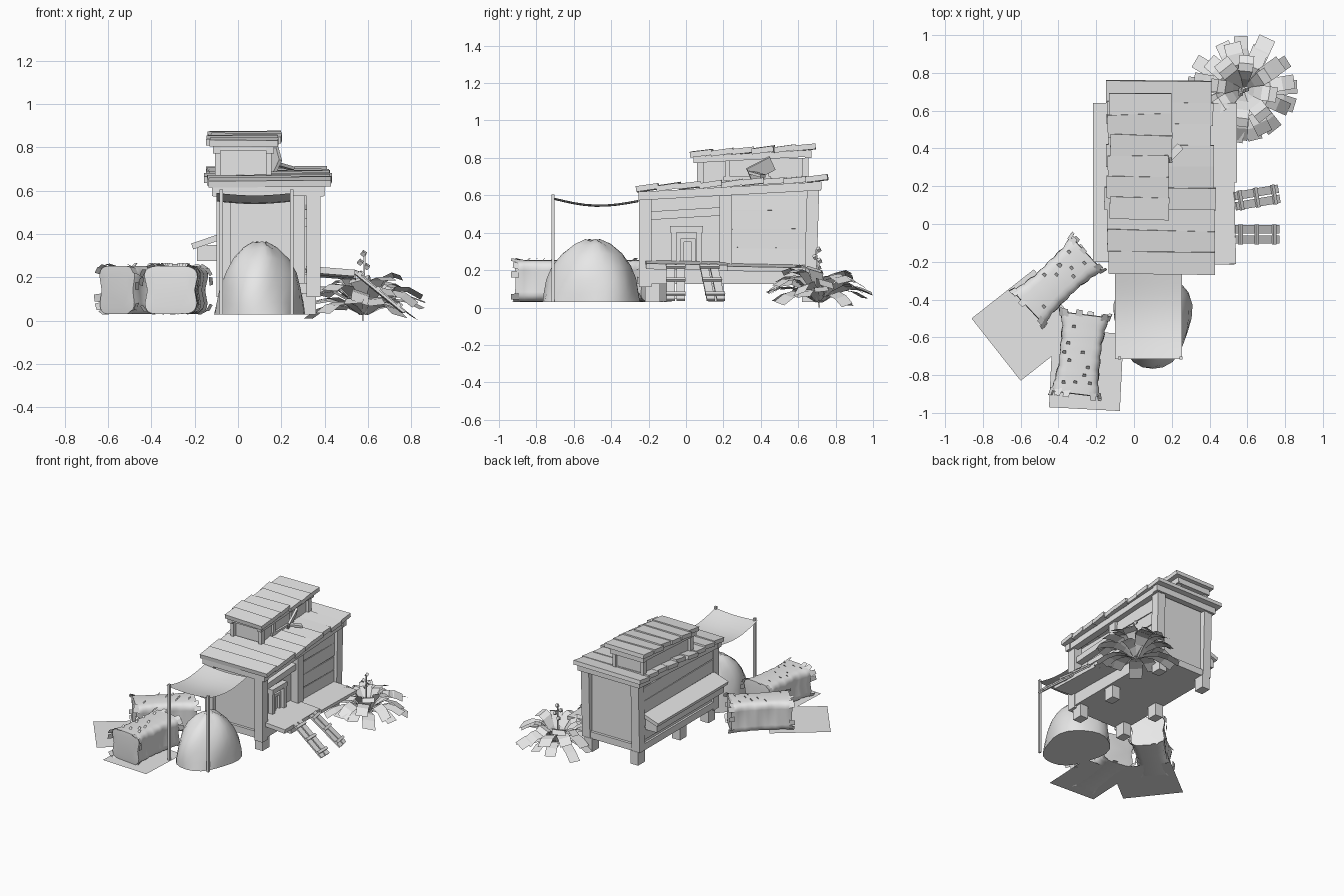
import bpy, bmesh, math, random
from mathutils import Matrix, Vector, Euler

if "Cube" in bpy.data.objects:
    bpy.data.objects.remove(bpy.data.objects["Cube"])
random.seed(4)
R = random.uniform

mat = bpy.data.materials.new("plain_grey")
mat.diffuse_color = (0.8, 0.8, 0.8, 1)
mat.use_nodes = True
mat.node_tree.nodes["Principled BSDF"].inputs["Base Color"].default_value = mat.diffuse_color


def finish(name, bm, smooth=False):
    me = bpy.data.meshes.new(name)
    bm.to_mesh(me)
    bm.free()
    me.materials.append(mat)
    ob = bpy.data.objects.new(name, me)
    bpy.context.collection.objects.link(ob)
    if smooth:
        bpy.ops.object.select_all(action='DESELECT')
        ob.select_set(True)
        bpy.context.view_layer.objects.active = ob
        bpy.ops.object.shade_smooth_by_angle(angle=math.radians(50))
    return ob


def boxes(name, items):
    """items: (x0, x1, y0, y1, z0, z1[, rotation]) rotated about their centre"""
    bm = bmesh.new()
    for it in items:
        a, b = Vector(it[0:6:2]), Vector(it[1:6:2])
        rot = Euler(it[6]).to_matrix().to_4x4() if len(it) > 6 else Matrix()
        M = Matrix.Translation((a + b) / 2) @ rot @ Matrix.Diagonal((*(b - a), 1))
        bmesh.ops.create_cube(bm, size=1, matrix=M)
    return finish(name, bm)


def grid(bm, rows, closed=False):
    """skin rows of points into quads"""
    vs = [[bm.verts.new(p) for p in r] for r in rows]
    n = len(rows[0])
    for a, b in zip(vs, vs[1:]):
        for j in range(n if closed else n - 1):
            k = (j + 1) % n
            bm.faces.new((a[j], a[k], b[k], b[j]))
    return vs


SL = math.atan(0.055)   # roof pitch

# --- House body -----------------------------------------------------------
boxes("house_walls", [(-0.085, 0.35, 0.21, 0.67, 0.14, 0.64),
                      (-0.085, 0.31, -0.22, 0.22, 0.14, 0.60)])
boxes("floor_frame", [(-0.10, 0.375, -0.24, 0.69, 0.125, 0.175),
                      (0.30, 0.375, -0.2, 0.66, 0.17, 0.215)])
# corner and middle posts, back ones lean out a little
posts = []
for x in (-0.10, 0.315):
    posts += [(x, x + 0.065, -0.25, -0.185, 0.11, 0.61),
              (x, x + 0.065, 0.64, 0.705, 0.13, 0.66, (-0.03, 0, 0))]
posts.append((0.315, 0.375, 0.18, 0.245, 0.15, 0.63))
boxes("corner_posts", posts)
# horizontal wall planks on the right and left sides
planks = []
for i in range(4):
    z = 0.22 + i * 0.1
    planks.append((0.345, 0.356, 0.24, 0.645, z, z + 0.094, (R(-.015, .015), R(-.04, .04), 0)))
    planks.append((-0.095, -0.083, -0.19, 0.645, z - 0.02, z + 0.075, (R(-.01, .01), R(-.04, .04), 0)))
boxes("wall_planks", planks)
# stilts below the floor
boxes("stilts", [(x, x + 0.065, y, y + 0.08, 0.03, 0.13)
                 for x in (-0.09, 0.295) for y in (-0.22, 0.12, 0.62)])

# --- Doorway --------------------------------------------------------------
boxes("door_frame", [(0.30, 0.345, -0.08, -0.05, 0.20, 0.42),
                     (0.30, 0.345, 0.055, 0.085, 0.20, 0.42),
                     (0.30, 0.35, -0.085, 0.09, 0.40, 0.435),
                     (0.30, 0.325, -0.03, -0.01, 0.22, 0.37),
                     (0.30, 0.325, 0.03, 0.05, 0.22, 0.37),
                     (0.30, 0.325, -0.03, 0.05, 0.35, 0.37)])
boxes("door_lintel", [(0.30, 0.36, -0.19, 0.19, 0.48, 0.525, (0.06, 0, 0))])

# --- Deck and ladders -----------------------------------------------------
boxes("deck", [(0.31, 0.535, -0.215, 0.22, 0.21, 0.24, (-0.02, 0.08, 0.02)),
               (0.33, 0.545, 0.22, 0.64, 0.20, 0.225, (-0.02, 0.08, 0))])


def ladder(name, y, turn):
    items = [(-0.15, 0.15, s * 0.027 - 0.022, s * 0.027 + 0.022, -0.006, 0.006) for s in (-1, 1)]
    items += [(x, x + 0.02, -0.053, 0.053, 0.004, 0.018) for x in (-0.13, -0.02, 0.1)]
    ob = boxes(name, items)
    ob.matrix_world = Matrix.Translation((0.65, y, 0.135)) @ Euler((0, 0.68, turn)).to_matrix().to_4x4()


ladder("ladder_front", -0.055, 0)
ladder("ladder_back", 0.14, 0.17)

# --- Side bench on the left -----------------------------------------------
boxes("side_bench", [(-0.19, -0.08, -0.18, 0.62, 0.275, 0.35),
                     (-0.215, -0.085, -0.20, 0.64, 0.35, 0.378, (0, -0.33, 0))])

# --- Main roof ------------------------------------------------------------
boxes("roof_beams", [(x, x + 0.05, -0.25, 0.72, 0.60, 0.645, (SL, 0, 0)) for x in (-0.115, 0.345)]
      + [(-0.12, 0.40, -0.255, -0.21, 0.575, 0.62), (-0.12, 0.40, 0.68, 0.725, 0.63, 0.675)])
roof = []
for i in range(9):
    y = -0.265 + i * 0.113
    z = 0.625 + 0.055 * (y + 0.265)
    roof.append((-0.145 + R(-.015, .015), 0.42 + R(-.015, .015), y, y + 0.12, z, z + 0.03,
                 (SL + 0.06 + R(-.05, .05), R(-.012, .012), R(-.03, .03))))
boxes("roof_planks", roof)

# --- Upper loft -----------------------------------------------------------
boxes("loft_walls", [(-0.085, 0.135, 0.09, 0.64, 0.64, 0.80)])
boxes("loft_posts", [(x, x + 0.025, y, y + 0.035, 0.64, 0.80)
                     for x in (-0.105, 0.13) for y in (0.06, 0.62)])
boxes("loft_window_frame", [(0.125, 0.15, 0.21, 0.235, 0.68, 0.80),
                            (0.125, 0.15, 0.42, 0.445, 0.68, 0.80),
                            (0.125, 0.15, 0.20, 0.455, 0.68, 0.70)])
boxes("loft_beams", [(x, x + 0.035, 0.04, 0.67, 0.79, 0.825, (SL, 0, 0)) for x in (-0.115, 0.13)]
      + [(-0.115, 0.165, 0.045, 0.08, 0.785, 0.815), (-0.115, 0.165, 0.635, 0.67, 0.80, 0.84)])
roof = []
for i in range(6):
    y = 0.025 + i * 0.11
    z = 0.81 + 0.055 * (y - 0.02)
    roof.append((-0.135 + R(-.012, .012), 0.19 + R(-.012, .012), y, y + 0.118, z, z + 0.03,
                 (SL + 0.06 + R(-.05, .05), R(-.012, .012), R(-.035, .035))))
boxes("loft_roof_planks", roof)
boxes("loose_boards", [(0.165, 0.18, 0.33, 0.47, 0.70, 0.78, (0.5, 0.3, 0.3)),
                       (0.17, 0.26, 0.36, 0.40, 0.705, 0.72, (0, 0.2, 0.8))])

# --- Cloth canopy ---------------------------------------------------------
bm = bmesh.new()
rows = []
for i in range(9):
    t = i / 8
    z = 0.59 - 0.015 * t - 0.032 * math.sin(math.pi * t)
    rows.append([(-0.10 + 0.355 * s / 6, -0.715 + 0.46 * t, z - 0.012 * math.sin(math.pi * s / 6))
                 for s in range(7)])
grid(bm, rows)
finish("canopy_cloth", bm, True)
boxes("canopy_poles", [(x - 0.008, x + 0.008, -0.718, -0.702, 0.03, 0.605) for x in (-0.078, 0.248)])

# --- Mound ----------------------------------------------------------------
bm = bmesh.new()
rows = []
prof = [(1.0, 0.03), (0.97, 0.08), (0.91, 0.15), (0.80, 0.22), (0.62, 0.285), (0.38, 0.335), (0.16, 0.36)]
for k, (r, z) in enumerate(prof):
    row = []
    for j in range(24):
        a = j * math.tau / 24
        q = r * (1 + 0.05 * math.sin(3 * a + k * 0.4) + 0.025 * math.sin(5 * a - k))
        row.append((0.10 + 0.205 * q * math.cos(a), -0.50 + 0.26 * q * math.sin(a),
                    z + (0.006 * math.sin(4 * a) if k else 0)))
    rows.append(row)
vs = grid(bm, rows, True)
bm.faces.new(vs[-1])
bm.faces.new(vs[0][::-1])
finish("mound", bm, True)


# --- Wrapped bales --------------------------------------------------------
def bale(name, x, y, turn, length, w, h):
    M = Matrix.Translation((x, y, 0.03 + h)) @ Matrix.Rotation(turn, 4, 'Z')
    bm = bmesh.new()
    rows, N, A = [], 18, 28
    for i in range(N + 1):
        t = i / N * 2 - 1
        waist = 0.86 + 0.14 * t * t - 0.04 * math.cos(t * 9.4) ** 8
        row = []
        for j in range(A):
            a = j * math.tau / A
            c, s = math.cos(a), math.sin(a)
            px = math.copysign(abs(c) ** 0.42, c)
            pz = math.copysign(abs(s) ** 0.42, s)
            crease = 1 - 0.12 * math.exp(-(s / 0.15) ** 2)      # seam between the two layers
            bump = 1 + 0.02 * math.sin(7 * t + 3 * a)
            row.append(M @ Vector((t * length / 2, px * w * waist * crease * bump,
                                   pz * h * (0.95 + 0.05 * waist))))
        rows.append(row)
    # rounded ends
    for sgn, at in ((-1, 0), (1, len(rows))):
        base = rows[0] if sgn < 0 else rows[-1]
        c = M @ Vector((sgn * (length / 2 + 0.012), 0, 0))
        rows.insert(at if sgn < 0 else len(rows), [c.lerp(p, 0.72) for p in base])
    vs = grid(bm, rows, True)
    bm.faces.new(vs[0][::-1])
    bm.faces.new(vs[-1])
    bmesh.ops.recalc_face_normals(bm, faces=bm.faces[:])
    finish(name, bm, True)
    # ragged cloth tabs around both ends and a few on top
    bm = bmesh.new()
    for sgn in (-1, 1):
        for j in range(12):
            a = j * math.tau / 12 + R(-.1, .1)
            c, s = math.cos(a), math.sin(a)
            cy, cz = math.copysign(abs(c) ** 0.42, c) * w, math.copysign(abs(s) ** 0.42, s) * h
            d = Vector((0, -s, c)) * 0.02
            p = Vector((sgn * (length / 2 - 0.02), cy, cz * 0.97))
            o = Vector((sgn * R(0.03, 0.045), c * 0.012, max(s, -0.2) * 0.012))
            bm.faces.new([bm.verts.new(M @ v) for v in (p - d, p + d, p + d * 0.8 + o, p - d * 0.8 + o)])
    for j in range(10):
        p = Vector((R(-.45, .45) * length, R(-.7, .7) * w, h * 0.98))
        bm.faces.new([bm.verts.new(M @ (p + Vector(v))) for v in
                      ((0, -.01, 0), (0, .01, 0), (.015, .008, .014), (.015, -.008, .014))])
    finish(name + "_tabs", bm)


bale("bale_left", -0.405, -0.30, math.radians(43), 0.42, 0.125, 0.112)
bale("bale_front", -0.285, -0.69, math.radians(83), 0.42, 0.13, 0.112)

# --- Ground mats ----------------------------------------------------------
for name, pts in (("mat_left", ((-.86, -.50), (-.60, -.83), (-.27, -.57), (-.53, -.24))),
                  ("mat_front", ((-.45, -.97), (-.075, -.99), (-.055, -.58), (-.43, -.56)))):
    bm = bmesh.new()
    bm.faces.new([bm.verts.new((x, y, 0.033)) for x, y in pts])
    finish(name, bm)

# --- Plant ----------------------------------------------------------------
bm = bmesh.new()
for ring, (count, L, rise, end) in enumerate(((13, 0.285, 0.09, 0.05), (11, 0.25, 0.13, 0.10), (8, 0.18, 0.13, 0.17))):
    for i in range(count):
        a = math.pi / 2 + (i + ring * 0.4) * math.tau / count + R(-.08, .08)
        ln, e, wd = L * R(0.88, 1.04), end + R(-.04, .04), R(0.034, 0.046)
        out, side = Vector((math.cos(a), math.sin(a), 0)), Vector((-math.sin(a), math.cos(a), R(-.35, .35)))
        rows = []
        for k in range(5):
            t = k / 4
            c = Vector((0.58, 0.71, 0)) + out * (0.015 + ln * t)
            c.z = 0.03 + (e - 0.03) * t + rise * 0.6 * math.sin(math.pi * t)
            ww = wd * (0.35 + 0.65 * min(1, t * 2))
            rows.append([c - side * ww, c + side * ww])
        grid(bm, rows)
for v in bm.verts:
    v.co.z = max(v.co.z, 0.0)
finish("plant_leaves", bm)
boxes("plant_stalk", [(0.576, 0.584, 0.70, 0.708, 0.0, 0.31, (0.05, 0.03, 0))]
      + [(0.58 + dx - .01, 0.58 + dx + .01, 0.70 + dy - .01, 0.70 + dy + .01, z - .01, z + .01, (.6, .6, .3))
         for dx, dy, z in ((0, 0.01, 0.31), (-.016, -.01, 0.27), (.014, .014, 0.25), (-.012, .01, 0.215))])
